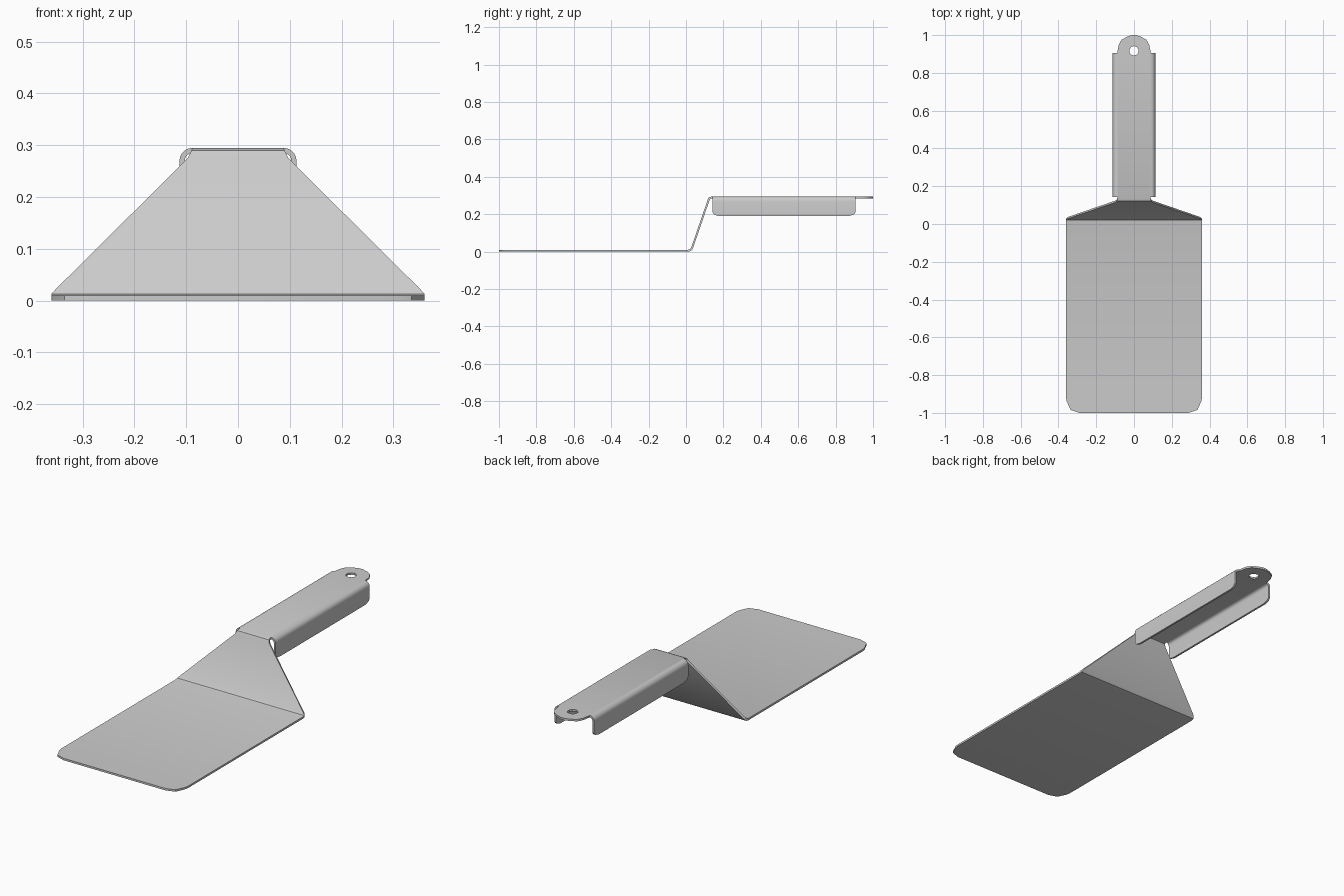
import bpy
from math import sin, cos, pi, radians

cube = bpy.data.objects.get("Cube")
if cube:
    bpy.data.objects.remove(cube, do_unlink=True)

THICK = 0.01
TOP = 0.295        # height of the handle top
FLAT = 0.088       # half width of the flat handle top
BEND = 0.025       # outer radius of the handle bends

steel = bpy.data.materials.new("brushed steel")
steel.use_nodes = True
colour = (0.6, 0.6, 0.6, 1)
steel.diffuse_color = colour
steel.node_tree.nodes["Principled BSDF"].inputs["Base Color"].default_value = colour


def sheet(name, rows, flip=False):
    """Skin equal rows of points and thicken the sheet inwards."""
    n = len(rows[0])
    faces = []
    for i in range(len(rows) - 1):
        for j in range(n - 1):
            a, b = i * n + j, (i + 1) * n + j
            face = (a, a + 1, b + 1, b)
            faces.append(face[::-1] if flip else face)
    mesh = bpy.data.meshes.new(name)
    mesh.from_pydata([p for row in rows for p in row], [], faces)
    mesh.materials.append(steel)
    obj = bpy.data.objects.new(name, mesh)
    bpy.context.collection.objects.link(obj)
    solid = obj.modifiers.new("thickness", "SOLIDIFY")
    solid.thickness = THICK
    solid.offset = -1
    solid.use_even_offset = True
    return obj


def finish(obj):
    """Apply the modifiers and smooth the bends."""
    bpy.ops.object.select_all(action="DESELECT")
    obj.select_set(True)
    bpy.context.view_layer.objects.active = obj
    for mod in list(obj.modifiers):
        bpy.ops.object.modifier_apply(modifier=mod.name)
    bpy.ops.object.shade_smooth_by_angle(angle=radians(35))


# Blade, neck, handle top and end tab: (y, z, half width) along one bent strip
stations = [
    (-1.0, THICK, 0.29), (-0.985, THICK, 0.335), (-0.94, THICK, 0.356),
    (-0.92, THICK, 0.36), (0.01, THICK, 0.36), (0.021, 0.013, 0.36),
    (0.028, 0.022, 0.352), (0.115, 0.275, 0.097), (0.122, 0.29, 0.09),
    (0.136, TOP, FLAT), (0.91, TOP, FLAT), (0.95, TOP, 0.08),
    (0.975, TOP, 0.066), (0.99, TOP, 0.04), (1.0, TOP, 0.01),
]
body = sheet("blade_and_handle_top",
             [[(-w, y, z), (w, y, z)] for y, z, w in stations])

# Hanging hole through the tab
bpy.ops.mesh.primitive_cylinder_add(vertices=10, radius=0.025, depth=0.1,
                                    location=(0, 0.917, TOP))
cutter = bpy.context.object
cutter.name = "hole_cutter"
cutter.hide_render = True
hole = body.modifiers.new("hole", "BOOLEAN")
hole.operation = "DIFFERENCE"
hole.solver = "EXACT"
hole.object = cutter
finish(body)
bpy.data.objects.remove(cutter, do_unlink=True)

# Folded handle sides: (y, bottom height) with clipped lower corners
ends = [(0.143, 0.21), (0.15, 0.198), (0.175, 0.19),
        (0.87, 0.19), (0.896, 0.198), (0.906, 0.21)]
arc = [(FLAT + BEND * sin(k * pi / 10), TOP - BEND + BEND * cos(k * pi / 10))
       for k in range(6)]
for side, name in ((1, "left_handle_side"), (-1, "right_handle_side")):
    rows = [[(side * x, y, z) for x, z in arc + [(FLAT + BEND, low)]]
            for y, low in ends]
    finish(sheet(name, rows, flip=side < 0))
